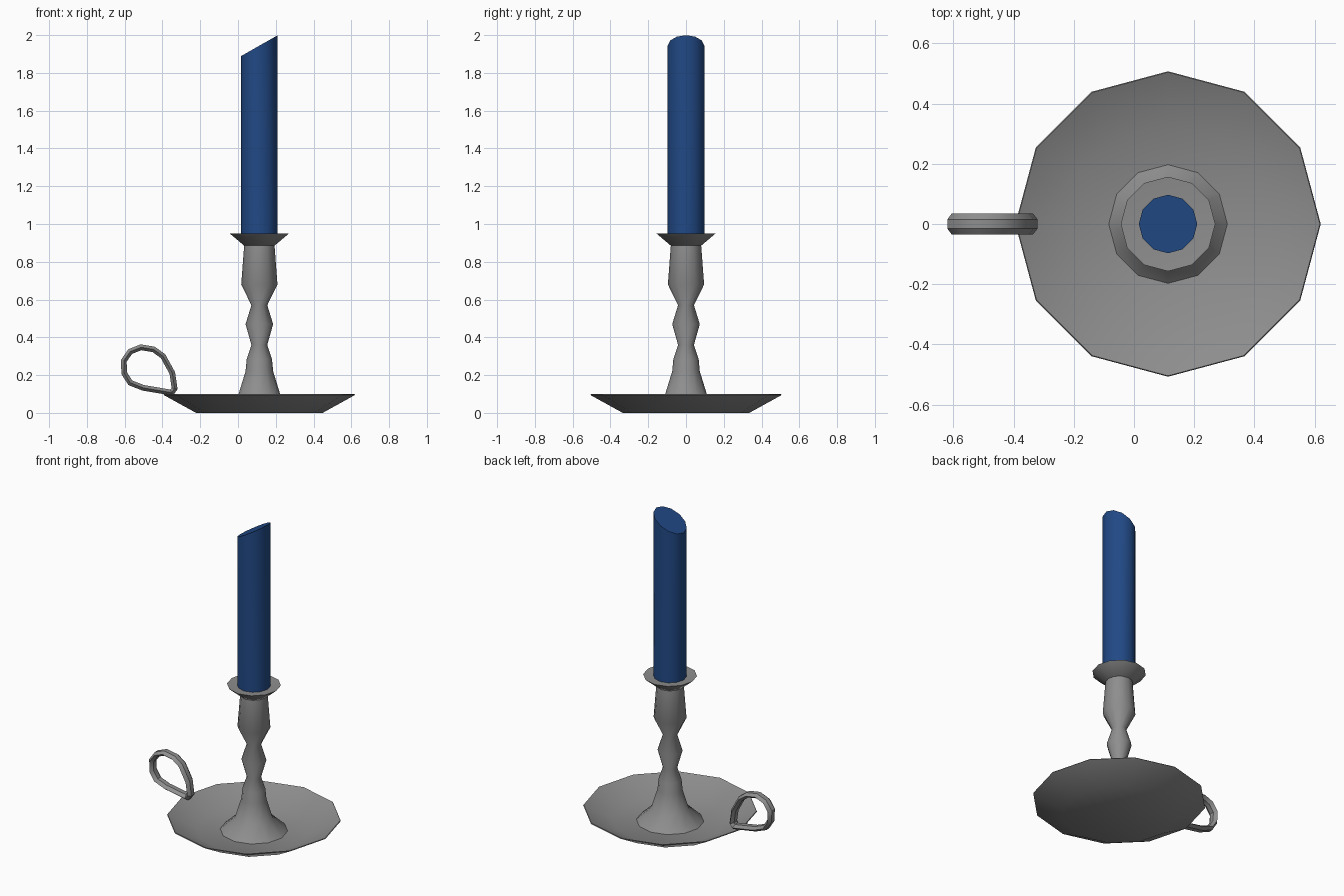
import bpy, bmesh, math
from mathutils import Vector

if "Cube" in bpy.data.objects:
    bpy.data.objects.remove(bpy.data.objects["Cube"])

CX = 0.113      # axis of plate, stem and candle
SIDES = 12


def material(name, color):
    m = bpy.data.materials.new(name)
    m.diffuse_color = color
    m.use_nodes = True
    m.node_tree.nodes["Principled BSDF"].inputs["Base Color"].default_value = m.diffuse_color
    return m


pewter = material("dark_pewter", (0.27, 0.27, 0.27, 1))
blue = material("blue_wax", (0.015, 0.066, 0.235, 1))


def finish(name, bm, mat, angle):
    bmesh.ops.recalc_face_normals(bm, faces=bm.faces)
    me = bpy.data.meshes.new(name)
    bm.to_mesh(me)
    bm.free()
    me.materials.append(mat)
    ob = bpy.data.objects.new(name, me)
    bpy.context.collection.objects.link(ob)
    bpy.ops.object.select_all(action='DESELECT')
    ob.select_set(True)
    bpy.context.view_layer.objects.active = ob
    bpy.ops.object.shade_smooth_by_angle(angle=math.radians(angle))
    return ob


def bridge(bm, a, b):
    n = len(a)
    for i in range(n):
        j = (i + 1) % n
        bm.faces.new((a[i], a[j], b[j], b[i]))


def lathe(name, profile, mat=pewter, slope=0.0, angle=50):
    """Revolve (radius, z) points, cap both ends; slope tilts the last ring."""
    bm = bmesh.new()
    rings = []
    for k, (r, z) in enumerate(profile):
        tilt = slope if k == len(profile) - 1 else 0.0
        ring = []
        for i in range(SIDES):
            t = 2 * math.pi * i / SIDES
            x, y = r * math.cos(t), r * math.sin(t)
            ring.append(bm.verts.new((CX + x, y, z + tilt * x)))
        rings.append(ring)
    for a, b in zip(rings, rings[1:]):
        bridge(bm, a, b)
    bm.faces.new(rings[0])
    bm.faces.new(rings[-1])
    return finish(name, bm, mat, angle)


# Shallow dish with a thin rim
lathe("plate", [(0.335, 0), (0.507, 0.095), (0.504, 0.099), (0.335, 0.018)])

# Turned stem with flared foot
lathe("stem", [(0.197, 0.018), (0.11, 0.1), (0.073, 0.22), (0.067, 0.285),
               (0.042, 0.36), (0.073, 0.47), (0.042, 0.57), (0.096, 0.68),
               (0.08, 0.89)])

# Drip cup
lathe("drip_cup", [(0.08, 0.885), (0.157, 0.95), (0.1, 0.945)])

# Candle with slanted top
lathe("candle", [(0.097, 0.93), (0.097, 1.944)], blue, slope=0.57)

# Teardrop ring handle: outer outline in x, z
outline = [(-0.32, 0.125), (-0.333, 0.215), (-0.385, 0.31), (-0.44, 0.35),
           (-0.515, 0.363), (-0.58, 0.337), (-0.62, 0.28), (-0.617, 0.205),
           (-0.58, 0.147), (-0.505, 0.118), (-0.345, 0.091)]
# Cross-section: (y, inset from outline)
section = [(-0.015, 0), (0.015, 0), (0.035, 0.015), (0.015, 0.03),
           (-0.015, 0.03), (-0.035, 0.015)]
bm = bmesh.new()
pts = [Vector(p) for p in outline]
rings = []
for i, p in enumerate(pts):
    d0 = (p - pts[i - 1]).normalized()
    d1 = (pts[(i + 1) % len(pts)] - p).normalized()
    d = (d0 + d1).normalized()
    inward = Vector((-d.y, d.x))
    miter = min(1 / max(d.dot(d1), 0.1), 1.4)
    rings.append([bm.verts.new((p.x + inward.x * s * miter, y,
                                p.y + inward.y * s * miter))
                  for y, s in section])
for i in range(len(rings)):
    bridge(bm, rings[i - 1], rings[i])
finish("handle", bm, pewter, 35)
